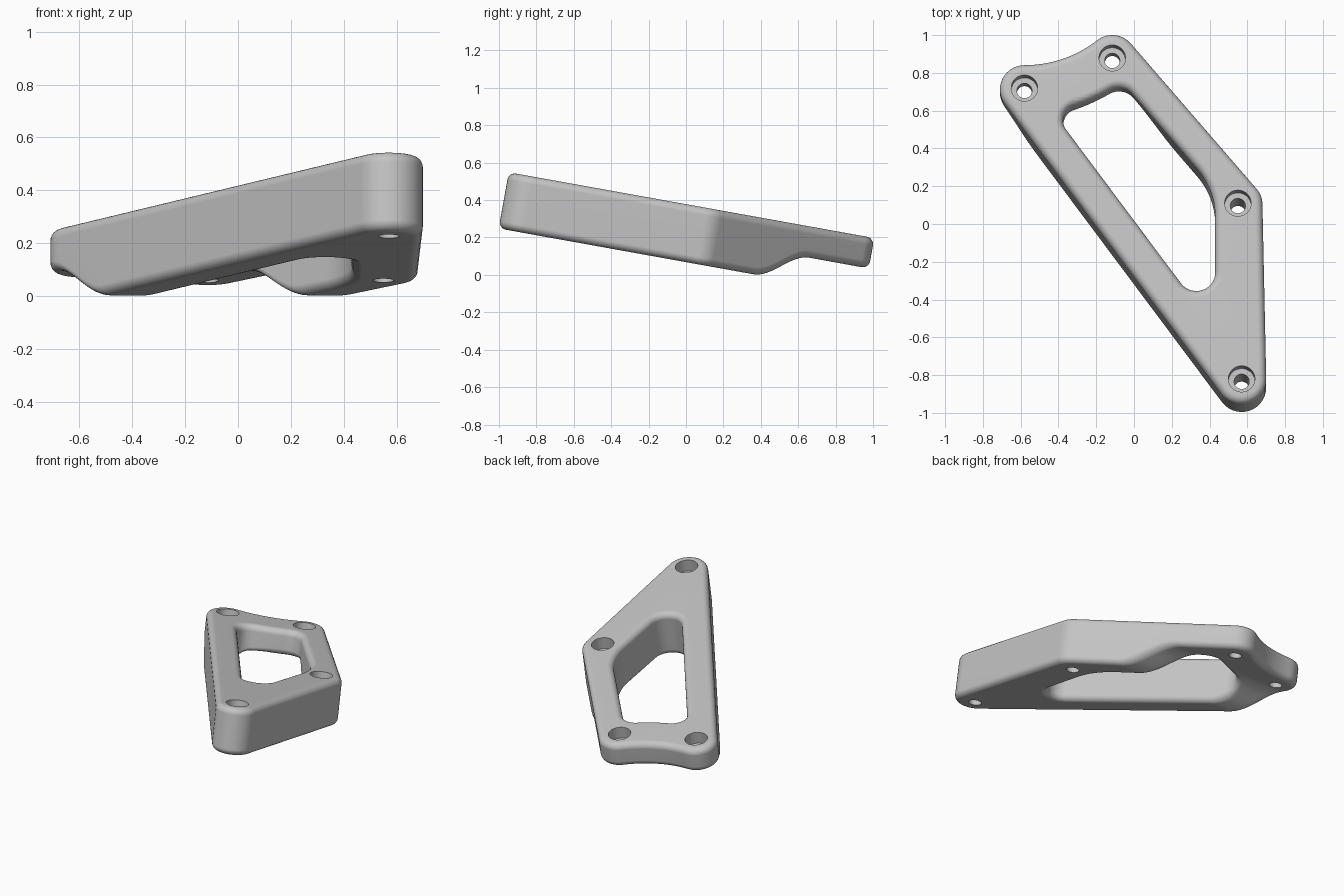
import bpy, bmesh
from math import sin, cos, pi, radians, atan2, sqrt
from mathutils import Vector

if "Cube" in bpy.data.objects:
    bpy.data.objects.remove(bpy.data.objects["Cube"])

THICK, STEP, FILLET = 0.305, 0.14, 0.04
STEP_START, STEP_END = 0.42, 0.70
BOLTS = [(-0.58, 0.731), (-0.115, 0.893), (0.55, 0.112), (0.57, -0.833)]


def arc(centre, radius, start, sweep, steps, flip=1):
    """Points on an arc, each with its outward normal."""
    out = []
    for k in range(steps + 1):
        a = start + sweep * k / steps
        n = Vector((cos(a), sin(a)))
        out.append((Vector(centre) + n * radius, n * flip))
    return out


def belt(circles, hollow):
    """Clockwise outline round the circles, with a concave arc from first to second."""
    cs = [Vector(c) for c, r in circles]
    rs = [r for c, r in circles]
    count = len(cs)
    leave, arrive = {}, {}
    for i in range(count):
        j = (i + 1) % count
        d = cs[j] - cs[i]
        dist = d.length
        u = d / dist
        left = Vector((-u.y, u.x))
        if i == 0:
            a, b = rs[i] + hollow, rs[j] + hollow
            along = (a * a - b * b + dist * dist) / (2 * dist)
            hub = cs[i] + u * along + left * sqrt(a * a - along * along)
            leave[i], arrive[j] = (hub - cs[i]) / a, (hub - cs[j]) / b
        else:
            s = (rs[i] - rs[j]) / dist
            leave[i] = arrive[j] = u * s + left * sqrt(1 - s * s)
    pts = []
    for i in range(count):
        a, b = atan2(arrive[i].y, arrive[i].x), atan2(leave[i].y, leave[i].x)
        pts += arc(cs[i], rs[i], a, -((a - b) % (2 * pi)), 14)
        if i == 0:
            a, b = (atan2(-n.y, -n.x) for n in (leave[0], arrive[1]))
            pts += arc(hub, hollow, a, (b - a) % (2 * pi), 20, -1)[1:-1]
    return pts


def stack(bm, loop, rings):
    """Wall through rings of (offset, height); returns its top and bottom edges."""
    rows = [[bm.verts.new((*(p + n * o), w)) for p, n in loop] for o, w in rings]
    size = len(loop)
    for a, b in zip(rows, rows[1:]):
        for k in range(size):
            m = (k + 1) % size
            bm.faces.new((a[k], a[m], b[m], b[k]))
    return [[bm.edges.get((r[k], r[(k + 1) % size])) for k in range(size)]
            for r in (rows[0], rows[-1])]


def rounded(sign):
    """Ring heights of a wall with rounded upper and lower edges."""
    top = [(sign * FILLET * (1 - sin(t)), -FILLET * (1 - cos(t)))
           for t in (k * pi / 12 for k in range(7))]
    return top + [(o, -THICK - w) for o, w in reversed(top)]


bm = bmesh.new()

# Outer wall, window wall and counterbored bolt holes
outer = belt([(c, 0.13) for c in BOLTS], 0.618)
window = belt([((-0.295, 0.562), 0.08), ((-0.08, 0.636), 0.1),
               ((0.03, 0.044), 0.4), ((0.33, -0.254), 0.1)], 0.88)
ends = [stack(bm, outer, rounded(-1)), stack(bm, window, rounded(1))]
for c in BOLTS:
    hole = arc(c, 0.04, 0, 2 * pi, 40)[:-1]
    ends.append(stack(bm, hole, [(0.03, 0), (0.03, -0.08), (0, -0.08), (0, -THICK)]))

# Top and bottom faces
for side in (0, 1):
    bmesh.ops.triangle_fill(bm, edges=[e for pair in ends for e in pair[side]],
                            use_beauty=True)

# Smooth step to a thinner rear end on the underside
CUTS = 16
for k in range(CUTS + 1):
    v = STEP_START + (STEP_END - STEP_START) * k / CUTS
    bmesh.ops.bisect_plane(bm, geom=bm.verts[:] + bm.edges[:] + bm.faces[:],
                           dist=1e-5, plane_co=(0, v, 0), plane_no=(0, 1, 0))
for vert in bm.verts:
    if vert.co.z < -THICK * 0.7:
        t = (vert.co.y - STEP_START) / (STEP_END - STEP_START)
        vert.co.z += STEP * (1 - cos(pi * min(max(t, 0), 1))) / 2

bmesh.ops.recalc_face_normals(bm, faces=bm.faces)
mesh = bpy.data.meshes.new("bracket_plate")
bm.to_mesh(mesh)
bm.free()

plate = bpy.data.objects.new("bracket_plate", mesh)
bpy.context.collection.objects.link(plate)
plate.rotation_euler.x = radians(-10.2)
plate.location.z = 0.378

# Grey finish
grey = bpy.data.materials.new("light_grey")
grey.use_nodes = True
grey.diffuse_color = (0.55, 0.55, 0.55, 1)
grey.node_tree.nodes["Principled BSDF"].inputs["Base Color"].default_value = (0.55, 0.55, 0.55, 1)
mesh.materials.append(grey)

bpy.context.view_layer.objects.active = plate
plate.select_set(True)
bpy.ops.object.shade_smooth_by_angle(angle=radians(35))
weighted = plate.modifiers.new("even_shading", 'WEIGHTED_NORMAL')
weighted.keep_sharp = True
